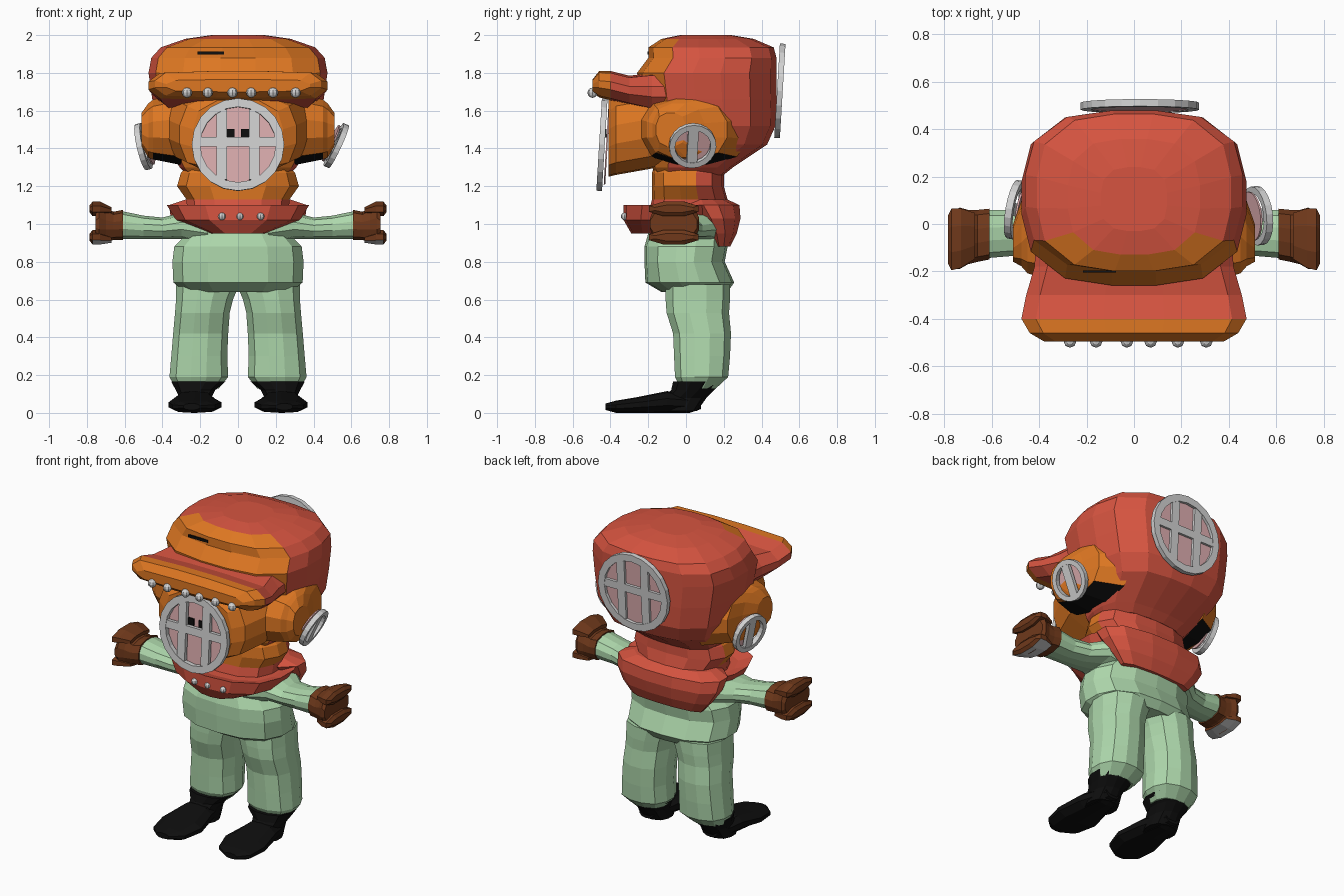
import bpy, bmesh, math
from mathutils import Matrix, Vector


def material(name, r, g, b):
    m = bpy.data.materials.new(name)
    lin = [((c / 255 + 0.055) / 1.055) ** 2.4 if c > 10 else c / 255 / 12.92 for c in (r, g, b)]
    m.diffuse_color = (*lin, 1)
    return m


RED = material("red", 214, 84, 64)
ORANGE = material("orange", 222, 119, 34)
GREEN = material("pale green", 174, 216, 172)
BROWN = material("brown", 112, 57, 27)
BLACK = material("black", 14, 14, 14)
GREY = material("light grey", 210, 210, 210)
PINK = material("pink", 222, 174, 176)


def finish(bm, name, mats, rule=None):
    bmesh.ops.recalc_face_normals(bm, faces=bm.faces)
    bm.normal_update()
    if rule:
        for f in bm.faces:
            f.material_index = int(rule(f.calc_center_median(), f.normal))
    me = bpy.data.meshes.new(name)
    bm.to_mesh(me)
    bm.free()
    for m in mats:
        me.materials.append(m)
    ob = bpy.data.objects.new(name, me)
    bpy.context.collection.objects.link(ob)
    return ob


def loft(name, axis, secs, mats, n=12, p=2.6, rule=None, side=1):
    """Superellipse rings; each section is (position, a0, a1, b0, b1)."""
    bm = bmesh.new()
    rings = []
    for t, a0, a1, b0, b1 in secs:
        ring = []
        for i in range(n):
            ang = 2 * math.pi * (i + 0.5) / n
            c, s = math.cos(ang), math.sin(ang)
            k = (abs(c) ** p + abs(s) ** p) ** (-1 / p)
            a = (a0 + a1) / 2 + (a1 - a0) / 2 * c * k
            b = (b0 + b1) / 2 + (b1 - b0) / 2 * s * k
            v = {"x": (t, a, b), "y": (a, t, b), "z": (a, b, t)}[axis]
            ring.append(bm.verts.new((v[0] * side, v[1], v[2])))
        rings.append(ring)
    for r, q in zip(rings, rings[1:]):
        for i in range(n):
            bm.faces.new((r[i], r[(i + 1) % n], q[(i + 1) % n], q[i]))
    bm.faces.new(rings[0])
    bm.faces.new(rings[-1])
    return finish(bm, name, mats, rule)


def window(name, centre, normal, radius, uprights, crossbar, glass_drop, rim=0.045):
    """Round metal frame with a grille, and a thin pane behind it."""
    nz = Vector(normal).normalized()
    nx = Vector((0, 0, 1)).cross(nz).normalized()
    rot = Matrix((nx, nz.cross(nx), nz)).transposed().to_4x4()
    place = Matrix.Translation(centre) @ rot
    bm = bmesh.new()
    n, inner, h = 20, radius - rim, 0.015
    prof = ((inner, -h), (radius, -h), (radius, h), (inner, h))
    vs = [[bm.verts.new((r * math.cos(2 * math.pi * i / n), r * math.sin(2 * math.pi * i / n), z))
           for r, z in prof] for i in range(n)]
    for i in range(n):
        for j in range(4):
            a, b = vs[i], vs[(i + 1) % n]
            bm.faces.new((a[j], b[j], b[(j + 1) % 4], a[(j + 1) % 4]))
    bars = [(x, 0, 0.055, 2 * math.sqrt(inner ** 2 - x * x) + 0.01) for x in uprights]
    if crossbar:
        bars.append((0, 0.015, inner * 2 + 0.02, 0.05))
    for x, y, w, l in bars:
        bmesh.ops.create_cube(bm, size=1, matrix=Matrix.Translation((x, y, 0)) @ Matrix.Diagonal((w, l, 0.024, 1)))
    bm.transform(place)
    finish(bm, name + "_frame", [GREY])
    bm = bmesh.new()
    bmesh.ops.create_cone(bm, cap_ends=True, segments=n, radius1=inner + 0.01, radius2=inner + 0.01,
                          depth=0.008, matrix=place @ Matrix.Translation((0, 0, -glass_drop)))
    finish(bm, name + "_glass", [PINK])


def rivets(name, xs, y, z, r):
    bm = bmesh.new()
    for x in xs:
        bmesh.ops.create_uvsphere(bm, u_segments=8, v_segments=6, radius=r,
                                  matrix=Matrix.Translation((x, y, z)))
    finish(bm, name, [GREY])


def plate(name, centre, size, mat):
    bm = bmesh.new()
    bmesh.ops.create_cube(bm, size=1, matrix=Matrix.Translation(centre) @ Matrix.Diagonal((*size, 1)))
    finish(bm, name, [mat])


# Helmet: red shell with an orange forehead
loft("helmet", "z", [
    (1.26, -0.27, 0.27, -0.16, 0.20), (1.30, -0.31, 0.31, -0.18, 0.25),
    (1.42, -0.38, 0.38, -0.20, 0.43), (1.52, -0.43, 0.43, -0.22, 0.475),
    (1.66, -0.455, 0.455, -0.24, 0.48), (1.80, -0.475, 0.475, -0.26, 0.48),
    (1.88, -0.46, 0.46, -0.20, 0.48), (1.935, -0.41, 0.41, -0.20, 0.465),
    (1.98, -0.28, 0.28, -0.13, 0.36), (2.00, -0.14, 0.14, -0.03, 0.24)],
    [RED, ORANGE], n=16, p=3, rule=lambda c, n: c.y < -0.06 and c.z < 1.975)
plate("forehead_slit", (-0.145, -0.2, 1.905), (0.14, 0.009, 0.016), BLACK)

# Face box behind the front window
loft("face", "y", [
    (-0.41, -0.24, 0.24, 1.25, 1.66), (-0.37, -0.31, 0.31, 1.26, 1.69),
    (-0.20, -0.38, 0.38, 1.29, 1.72), (0.0, -0.38, 0.38, 1.33, 1.70)],
    [ORANGE], n=14, p=3)

# Brim
loft("brim", "y", [
    (-0.495, -0.38, 0.38, 1.70, 1.765), (-0.46, -0.44, 0.44, 1.67, 1.81),
    (-0.40, -0.475, 0.475, 1.655, 1.81), (-0.30, -0.455, 0.455, 1.63, 1.785),
    (-0.18, -0.42, 0.42, 1.60, 1.80), (0.0, -0.41, 0.41, 1.60, 1.80)],
    [RED, ORANGE], n=12, p=5, rule=lambda c, n: c.y < -0.42)
rivets("brim_rivets", (-0.27, -0.16, -0.03, 0.07, 0.185, 0.305), -0.495, 1.695, 0.027)

# Neck and collar
loft("neck", "z", [
    (1.05, -0.27, 0.27, -0.20, 0.21), (1.13, -0.275, 0.275, -0.18, 0.22),
    (1.20, -0.325, 0.325, -0.18, 0.20), (1.27, -0.305, 0.305, -0.18, 0.20),
    (1.33, -0.25, 0.25, -0.16, 0.22)],
    [RED, ORANGE], n=14, rule=lambda c, n: c.y < 0.03 and c.z > 1.15)
loft("collar", "z", [
    (0.95, -0.15, 0.15, -0.29, 0.08), (1.02, -0.33, 0.33, -0.33, 0.22),
    (1.10, -0.38, 0.38, -0.33, 0.27), (1.075, -0.30, 0.30, -0.25, 0.21)], [RED], n=14)
loft("collar_back", "z", [
    (0.88, -0.25, 0.25, 0.14, 0.235), (0.95, -0.31, 0.31, 0.10, 0.27),
    (1.03, -0.36, 0.36, 0.04, 0.29), (1.10, -0.37, 0.37, -0.02, 0.285),
    (1.13, -0.28, 0.28, 0.0, 0.22)], [RED], n=12)
rivets("collar_rivets", (-0.085, 0.01, 0.12), -0.325, 1.04, 0.02)

# Torso
loft("torso", "z", [
    (0.64, -0.28, 0.28, -0.13, 0.22), (0.69, -0.345, 0.345, -0.215, 0.255),
    (0.80, -0.35, 0.35, -0.22, 0.205), (0.88, -0.34, 0.34, -0.22, 0.22),
    (0.95, -0.27, 0.27, -0.20, 0.22), (1.06, -0.24, 0.24, -0.15, 0.20)], [GREEN], n=14)

for side, tag in ((1, "right"), (-1, "left")):
    # Ear bulge, dark below
    loft("ear_" + tag, "x", [
        (0.30, -0.26, 0.34, 1.31, 1.70), (0.45, -0.21, 0.22, 1.34, 1.66),
        (0.475, -0.18, 0.10, 1.35, 1.64), (0.51, -0.16, 0.0, 1.41, 1.59)],
        [ORANGE, BLACK], side=side, rule=lambda c, n: n.z < -0.85 and abs(c.x) < 0.42)
    # Leg and boot
    loft("leg_" + tag, "z", [
        (0.13, 0.10, 0.33, -0.03, 0.16), (0.19, 0.05, 0.365, -0.06, 0.225),
        (0.30, 0.055, 0.355, -0.065, 0.235), (0.42, 0.05, 0.345, -0.07, 0.24),
        (0.53, 0.042, 0.335, -0.105, 0.23), (0.60, 0.025, 0.33, -0.11, 0.235),
        (0.68, -0.01, 0.33, -0.11, 0.235)], [GREEN], side=side)
    loft("boot_ankle_" + tag, "z", [
        (0.01, 0.13, 0.32, -0.12, 0.06), (0.08, 0.14, 0.31, -0.12, 0.11),
        (0.12, 0.12, 0.33, -0.08, 0.15), (0.165, 0.065, 0.355, -0.07, 0.19)],
        [BLACK], side=side)
    loft("boot_foot_" + tag, "y", [
        (-0.425, 0.20, 0.29, 0.015, 0.05), (-0.37, 0.12, 0.35, 0.0, 0.065),
        (-0.25, 0.085, 0.37, 0.0, 0.085), (-0.10, 0.12, 0.34, 0.0, 0.115),
        (0.02, 0.15, 0.31, 0.0, 0.10), (0.08, 0.18, 0.28, 0.02, 0.09)],
        [BLACK], n=10, side=side)
    # Arm
    loft("arm_" + tag, "x", [
        (0.16, -0.18, 0.20, 0.87, 1.09), (0.30, -0.15, 0.18, 0.92, 1.06),
        (0.40, -0.135, 0.09, 0.92, 1.035), (0.50, -0.135, 0.06, 0.92, 1.045),
        (0.62, -0.145, 0.06, 0.92, 1.07)], [GREEN], side=side)
    # Mitten with a hollow end, pale underneath
    loft("mitten_" + tag, "x", [
        (0.61, -0.15, 0.065, 0.915, 1.075), (0.66, -0.16, 0.06, 0.915, 1.065),
        (0.70, -0.17, 0.06, 0.90, 1.09), (0.735, -0.19, 0.07, 0.89, 1.115),
        (0.755, -0.19, 0.06, 0.93, 1.07)], [BROWN], p=3.2, side=side)
    for part, z0, z1 in (("thumb", 1.04, 1.12), ("fingers", 0.89, 0.97)):
        loft("mitten_%s_%s" % (part, tag), "x", [
            (0.67, -0.15, 0.05, z0 + 0.01, z1 - 0.03), (0.73, -0.19, 0.07, z0, z1),
            (0.77, -0.20, 0.07, z0, z1), (0.785, -0.17, 0.04, z0 + 0.02, z1 - 0.02)],
            [BROWN, GREY], n=8, side=side, rule=lambda c, n: n.z < -0.85 and c.z < 0.92)

# Windows
window("front_window", (0, -0.445, 1.42), (0, -1, 0.06), 0.245, (-0.085, 0.085), True, 0.026)
window("back_window", (0.025, 0.497, 1.705), (0, 1, -0.06), 0.25, (-0.085, 0.085), True, 0.008)
window("right_window", (0.52, 0.035, 1.415), (0.9, 0.1, -0.42), 0.125, (0,), False, 0.03, 0.03)
window("left_window", (-0.50, 0.06, 1.41), (-0.95, 0.17, -0.22), 0.125, (0,), False, 0.03, 0.03)

# Eyes
for x, tag in ((-0.044, "left"), (0.04, "right")):
    plate("eye_" + tag, (x, -0.425, 1.48), (0.05, 0.009, 0.045), BLACK)
